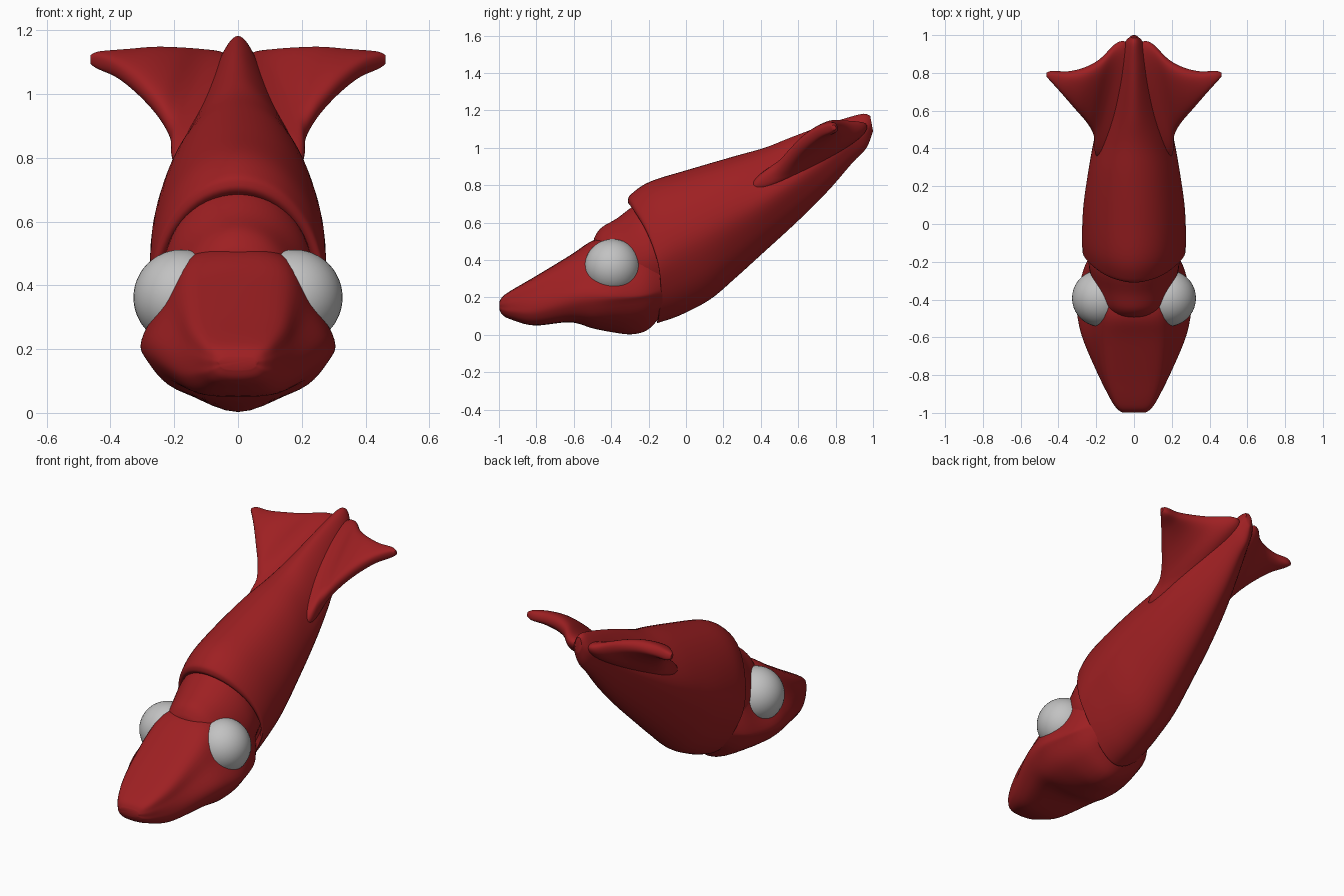
import bpy, bmesh, math
from mathutils import Vector

if "Cube" in bpy.data.objects:
    bpy.data.objects.remove(bpy.data.objects["Cube"])


def material(name, rgb):
    m = bpy.data.materials.new(name)
    m.diffuse_color = (*rgb, 1)
    m.use_nodes = True
    m.node_tree.nodes["Principled BSDF"].inputs["Base Color"].default_value = m.diffuse_color
    return m


RED = material("deep_red", (0.34, 0.014, 0.016))
GREY = material("eye_grey", (0.54, 0.54, 0.54))


def spline(pts, steps, closed):
    """Smooth curve passing through all the given points."""
    n, out = len(pts), []
    for i in range(n if closed else n - 1):
        if closed:
            a, b, c, d = (pts[(i + k) % n] for k in (-1, 0, 1, 2))
        else:
            a, b, c, d = (pts[min(max(i + k, 0), n - 1)] for k in (-1, 0, 1, 2))
        for s in range(steps):
            t = s / steps
            out.append(0.5 * (2 * b + (c - a) * t + (2 * a - 5 * b + 4 * c - d) * t * t
                              + (3 * b - a - 3 * c + d) * t ** 3))
    if not closed:
        out.append(pts[-1].copy())
    return out


def finish(ob, mat, angle=50):
    ob.data.materials.append(mat)
    bpy.ops.object.select_all(action='DESELECT')
    ob.select_set(True)
    bpy.context.view_layer.objects.active = ob
    bpy.ops.object.shade_smooth_by_angle(angle=math.radians(angle))


def loft(name, rings, mat, around=5, along=5):
    """Skin a smooth closed surface over a series of rings."""
    rings = [spline(r, around, True) for r in rings]
    columns = [spline(list(col), along, False) for col in zip(*rings)]
    bm = bmesh.new()
    grid = [[bm.verts.new(p) for p in col] for col in columns]
    n, m = len(grid), len(grid[0])
    for i in range(n):
        j = (i + 1) % n
        for k in range(m - 1):
            bm.faces.new((grid[i][k], grid[j][k], grid[j][k + 1], grid[i][k + 1]))
    bm.faces.new([c[0] for c in grid])
    bm.faces.new([c[-1] for c in grid])
    bmesh.ops.recalc_face_normals(bm, faces=bm.faces)
    me = bpy.data.meshes.new(name)
    bm.to_mesh(me)
    bm.free()
    ob = bpy.data.objects.new(name, me)
    bpy.context.collection.objects.link(ob)
    finish(ob, mat)
    return ob


def oval(ty, tz, by, bz, w, bow=0.0, pinch=0.0):
    """Tilted oval from a top point to a bottom point, narrower below."""
    ring = []
    for i in range(12):
        a = math.tau * i / 12
        c, s = math.cos(a), math.sin(a)
        ring.append(Vector((w * s * (1 - 0.25 * max(0, -c) - pinch * max(0, c)),
                            (ty + by) / 2 + (ty - by) / 2 * c + bow * s * s,
                            (tz + bz) / 2 + (tz - bz) / 2 * c)))
    return ring


# mantle: collar lip turned inward, then the body tapering to the tail
loft("mantle", [oval(*s) for s in (
    (-0.22, 0.66, -0.10, 0.12, 0.215, 0.07),
    (-0.295, 0.69, -0.145, 0.085, 0.245, 0.08),
    (-0.31, 0.72, -0.155, 0.065, 0.265, 0.08),
    (-0.29, 0.755, -0.13, 0.07, 0.272, 0.075),
    (-0.19, 0.82, -0.02, 0.11, 0.275, 0.05),
    (0.02, 0.885, 0.13, 0.19, 0.268, 0.02),
    (0.26, 0.955, 0.26, 0.30, 0.245, 0.0, 0.05),
    (0.42, 1.00, 0.42, 0.445, 0.217, 0.0, 0.2),
    (0.56, 1.055, 0.60, 0.61, 0.18, 0.0, 0.38),
    (0.72, 1.115, 0.76, 0.77, 0.13, 0.0, 0.4),
    (0.86, 1.16, 0.89, 0.92, 0.085, 0.0, 0.3),
    (0.95, 1.182, 0.965, 1.00, 0.052, 0.0, 0.2),
    (0.985, 1.17, 1.00, 1.09, 0.02))], RED)

# neck and raised hump behind the brow
loft("neck", [oval(*s) for s in (
    (-0.495, 0.50, -0.40, 0.12, 0.15),
    (-0.485, 0.53, -0.38, 0.11, 0.17),
    (-0.45, 0.575, -0.34, 0.10, 0.19),
    (-0.37, 0.622, -0.26, 0.09, 0.215),
    (-0.26, 0.70, -0.14, 0.10, 0.24),
    (-0.15, 0.72, -0.06, 0.14, 0.22))], RED)


def head_ring(y, zt, zb, wt, wm, keel):
    """Trapezoid section: narrow flat top, wide low cheeks, keel below."""
    h = zt - zb
    half = [(wt, zt - 0.06 * h), ((wt + wm) / 2 + 0.01, zb + 0.66 * h),
            (wm, zb + 0.42 * h), (0.94 * wm, zb + (0.22 + keel) * h),
            (0.64 * wm, zb + (0.04 + keel) * h)]
    pts = [(0, zt)] + half + [(0, zb)] + [(-x, z) for x, z in reversed(half)]
    return [Vector((x, y, z)) for x, z in pts]


# head with the blunt closed arm bundle in front
loft("head", [head_ring(*s) for s in (
    (-0.998, 0.175, 0.135, 0.045, 0.055, 0.02),
    (-0.98, 0.205, 0.105, 0.07, 0.085, 0.02),
    (-0.93, 0.240, 0.080, 0.10, 0.122, 0.01),
    (-0.81, 0.310, 0.050, 0.135, 0.184, 0.0),
    (-0.62, 0.425, 0.067, 0.15, 0.265, 0.0),
    (-0.50, 0.503, 0.035, 0.15, 0.295, 0.04),
    (-0.40, 0.520, 0.015, 0.16, 0.302, 0.08),
    (-0.29, 0.530, 0.003, 0.18, 0.28, 0.11),
    (-0.20, 0.520, 0.030, 0.19, 0.25, 0.11),
    (-0.12, 0.470, 0.120, 0.16, 0.20, 0.05))], RED)


def fin_ring(lead, trail, thick):
    """Flat oval chord section with blunt edges."""
    a, b = Vector(lead), Vector(trail)
    mid, chord = (a + b) / 2, (b - a) / 2
    up = chord.cross(Vector((-1, 0, 0))).normalized() * thick
    ring = []
    for i in range(12):
        c, s = math.cos(math.tau * i / 12), math.sin(math.tau * i / 12)
        ring.append(mid + chord * math.copysign(abs(c) ** 0.8, c)
                    + up * math.copysign(abs(s) ** 0.8, s))
    return ring


# tail fins: swept and upturned, mirrored
fins = loft("tail_fins", [fin_ring(*s) for s in (
    ((0.09, 0.34, 0.78), (0.01, 0.93, 1.10), 0.06),
    ((0.198, 0.36, 0.79), (0.05, 0.965, 1.12), 0.06),
    ((0.213, 0.47, 0.87), (0.10, 0.95, 1.125), 0.058),
    ((0.25, 0.54, 0.94), (0.18, 0.87, 1.13), 0.054),
    ((0.31, 0.61, 1.01), (0.26, 0.825, 1.13), 0.048),
    ((0.38, 0.69, 1.07), (0.35, 0.805, 1.12), 0.038),
    ((0.44, 0.755, 1.10), (0.43, 0.81, 1.112), 0.028),
    ((0.463, 0.78, 1.105), (0.463, 0.80, 1.112), 0.014))], RED)
fins.modifiers.new("mirror", 'MIRROR')

# eyes
for side, name in ((1, "right_eye"), (-1, "left_eye")):
    bpy.ops.mesh.primitive_uv_sphere_add(segments=40, ring_count=24, radius=0.15,
                                         location=(side * 0.178, -0.393, 0.362))
    eye = bpy.context.object
    eye.name = name
    finish(eye, GREY)
